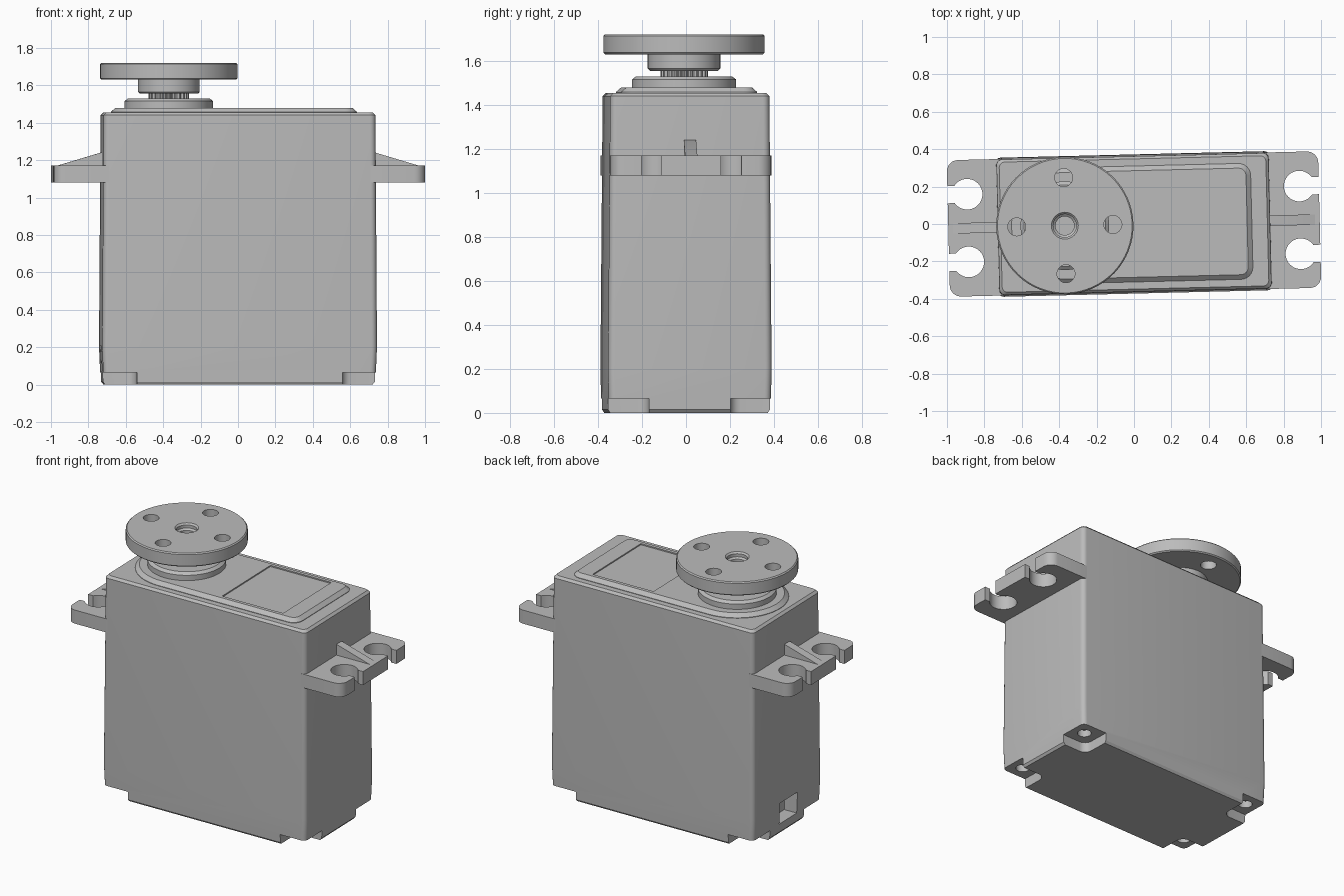
import bpy, bmesh
from math import radians, cos, sin, pi
from mathutils import Matrix

cube = bpy.data.objects.get("Cube")
if cube:
    bpy.data.objects.remove(cube, do_unlink=True)

GREY = (0.5, 0.5, 0.5, 1.0)
mat = bpy.data.materials.new("plain_grey")
mat.use_nodes = True
mat.diffuse_color = GREY
next(n for n in mat.node_tree.nodes if n.type == 'BSDF_PRINCIPLED').inputs["Base Color"].default_value = GREY

AXIS_X = -0.37   # output shaft position
parts = []


def arc(cx, cy, r, a0, a1, n=6):
    angles = [radians(a0 + (a1 - a0) * i / n) for i in range(n + 1)]
    return [(cx + r * cos(a), cy + r * sin(a)) for a in angles]


def circle(r, cx=0, cy=0, n=64):
    return arc(cx, cy, r, 0, 360 - 360 / n, n - 1)


def rounded(hx, hy, r, cx=0, cy=0):
    pts = []
    for i, (sx, sy) in enumerate([(1, 1), (-1, 1), (-1, -1), (1, -1)]):
        pts += arc(cx + sx * (hx - r), cy + sy * (hy - r), r, 90 * i, 90 * i + 90)
    return pts


def loft(name, sections, matrix=None, part=True):
    """Skin a stack of (height, outline) sections and cap both ends."""
    bm = bmesh.new()
    rings = [[bm.verts.new((x, y, z)) for x, y in pts] for z, pts in sections]
    for low, high in zip(rings, rings[1:]):
        n = len(low)
        for i in range(n):
            j = (i + 1) % n
            bm.faces.new((low[i], low[j], high[j], high[i]))
    bm.faces.new(rings[0][::-1])
    bm.faces.new(rings[-1])
    if matrix:
        bm.transform(matrix)
    bmesh.ops.recalc_face_normals(bm, faces=bm.faces)
    mesh = bpy.data.meshes.new(name)
    bm.to_mesh(mesh)
    bm.free()
    mesh.materials.append(mat)
    obj = bpy.data.objects.new(name, mesh)
    bpy.context.collection.objects.link(obj)
    if part:
        parts.append(obj)
    return obj


def cut(obj, sections):
    cutter = loft("cutter", sections, part=False)
    cutter.hide_render = True
    mod = obj.modifiers.new("cut", 'BOOLEAN')
    mod.operation = 'DIFFERENCE'
    mod.solver = 'EXACT'
    mod.object = cutter
    bpy.context.view_layer.objects.active = obj
    bpy.ops.object.modifier_apply(modifier=mod.name)
    bpy.data.objects.remove(cutter, do_unlink=True)


def turned(name, profile):
    return loft(name, [(z, circle(r, AXIS_X)) for z, r in profile])


# Case, slightly drafted, with softened top and bottom edges
case = loft("case", [(z, rounded(hx, hy, 0.03)) for z, hx, hy in [
    (0, 0.715, 0.358), (0.015, 0.727, 0.368), (0.2, 0.735, 0.372),
    (1.44, 0.727, 0.362), (1.455, 0.713, 0.348)]])

# Corner notches with screw holes under the case
for sx in (-1, 1):
    for sy in (-1, 1):
        notch = rounded(0.19, 0.19, 0.05, sx * 0.74, sy * 0.375)
        cut(case, [(-0.05, notch), (0.065, notch)])
        hole = circle(0.042, sx * 0.645, sy * 0.28, 24)
        cut(case, [(0.03, hole), (0.11, hole)])

# Cable opening
opening = rounded(0.08, 0.095, 0.005, -0.72, -0.01)
cut(case, [(0.07, opening), (0.21, opening)])


# Raised top plate, round about the shaft, with a shallow label panel
def plate_outline(d):
    return (arc(AXIS_X, 0, 0.31 - d, 90, 270, 32)
            + arc(0.565, -0.245, 0.065 - d, -90, 0)
            + arc(0.565, 0.245, 0.065 - d, 0, 90))


plate = loft("top_plate", [(1.45, plate_outline(0)), (1.458, plate_outline(0)),
                           (1.48, plate_outline(0.025))])
panel = rounded(0.22, 0.262, 0.005, 0.28, 0)
cut(plate, [(1.472, panel), (1.5, panel)])

# Shaft collar
turned("shaft_collar", [(1.47, 0.237), (1.515, 0.237), (1.53, 0.218)])

# Splined output shaft
teeth = []
for i in range(96):
    r = 0.108 if i % 4 < 2 else 0.096
    a = 2 * pi * i / 96
    teeth.append((AXIS_X + r * cos(a), r * sin(a)))
loft("splined_shaft", [(1.52, teeth), (1.57, teeth)])

# Round horn with hub, centre screw recess and four holes
horn = turned("round_horn", [
    (1.555, 0.155), (1.565, 0.165), (1.63, 0.165), (1.63, 0.36),
    (1.637, 0.367), (1.713, 0.367), (1.72, 0.36)])
cut(horn, [(z, circle(r, AXIS_X, 0, 32)) for z, r in [
    (1.59, 0.05), (1.68, 0.05), (1.69, 0.062), (1.71, 0.062), (1.73, 0.082)]])
for k in range(4):
    a = k * pi / 2
    hole = circle(0.048, AXIS_X + 0.257 * cos(a), 0.257 * sin(a), 32)
    cut(horn, [(1.6, hole), (1.75, hole)])

# Mounting lugs with open keyhole slots, and their stiffening ribs
lug = [(0.70, -0.365)] + arc(0.933, -0.305, 0.06, -90, 0)
for y in (-0.181, 0.181):
    lug += [(0.993, y - 0.046)] + arc(0.888, y, 0.082, -34, -326, 28) + [(0.993, y + 0.046)]
lug += arc(0.933, 0.305, 0.06, 0, 90) + [(0.70, 0.365)]
rib = [(0.70, 1.165), (0.985, 1.165), (0.735, 1.24), (0.70, 1.24)]
for side, turn in (("left", 0), ("right", pi)):
    spin = Matrix.Rotation(turn, 4, 'Z')
    loft(side + "_lug", [(1.08, lug), (1.17, lug)], spin)
    loft(side + "_rib", [(-0.028, rib), (0.028, rib)], spin @ Matrix.Rotation(pi / 2, 4, 'X'))

# The whole assembly stands turned a little about the vertical
twist = Matrix.Rotation(radians(1.4), 4, 'Z')
bpy.ops.object.select_all(action='DESELECT')
for obj in parts:
    obj.data.transform(twist)
    obj.select_set(True)
bpy.context.view_layer.objects.active = case
bpy.ops.object.shade_smooth_by_angle(angle=radians(30))
